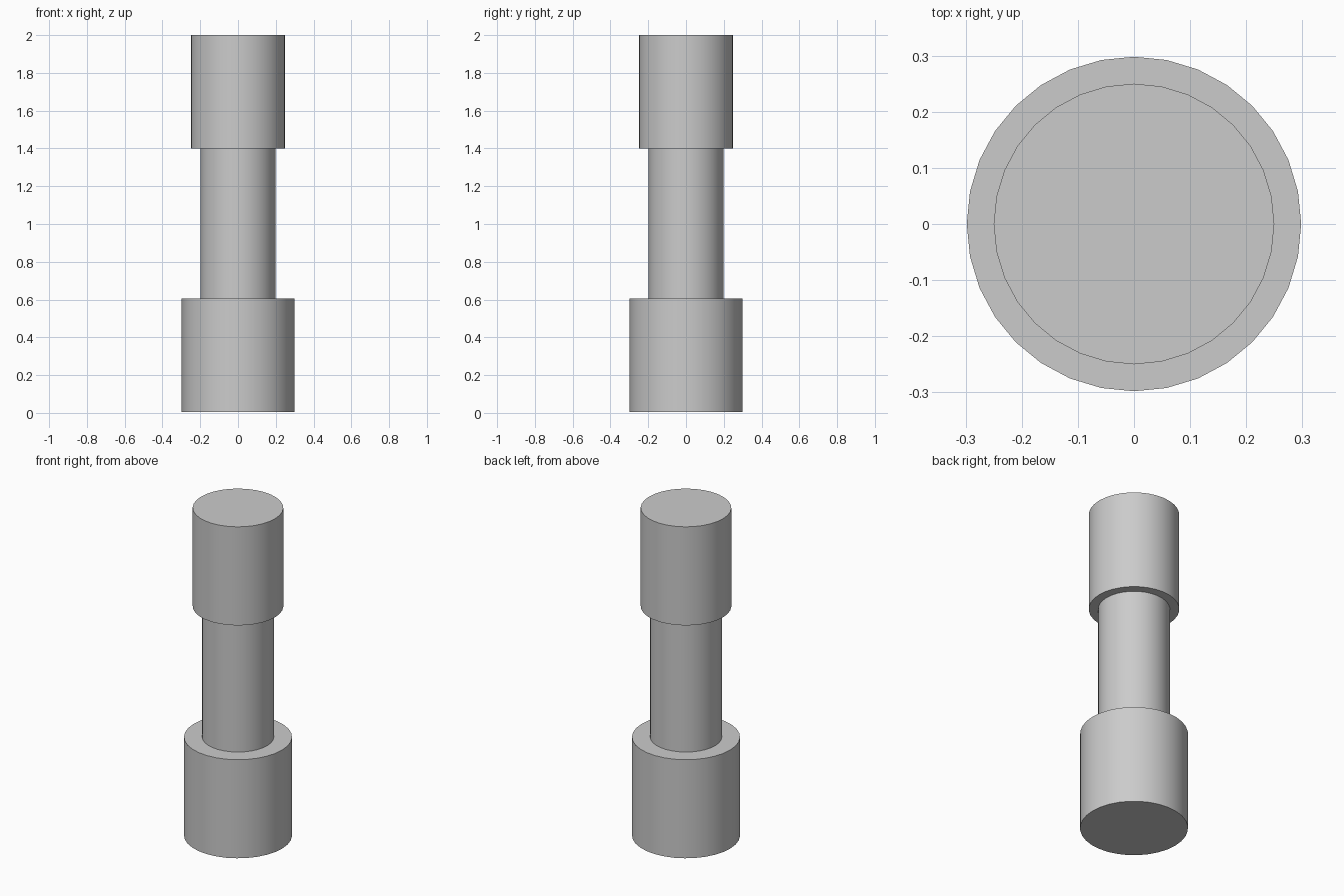
import bpy
import math

cube = bpy.data.objects.get("Cube")
if cube:
    bpy.data.objects.remove(cube, do_unlink=True)

# Single plain grey
grey = bpy.data.materials.new("plain_grey")
grey.use_nodes = True
colour = (0.6, 0.6, 0.6, 1)
grey.diffuse_color = colour
grey.node_tree.nodes["Principled BSDF"].inputs["Base Color"].default_value = colour


def cylinder(name, radius, bottom, top):
    """Upright cylinder with fan caps and smooth sides."""
    bpy.ops.mesh.primitive_cylinder_add(
        vertices=32, radius=radius, depth=top - bottom,
        end_fill_type='TRIFAN', location=(0, 0, (bottom + top) / 2))
    part = bpy.context.object
    part.name = name
    part.data.materials.append(grey)
    bpy.ops.object.shade_smooth_by_angle(angle=math.radians(40))


# Wide base, narrow grip between, medium head
cylinder("lower_weight", 0.298, 0.005, 0.605)
cylinder("grip", 0.198, 0.6, 1.41)
cylinder("upper_weight", 0.25, 1.4, 2.0)
